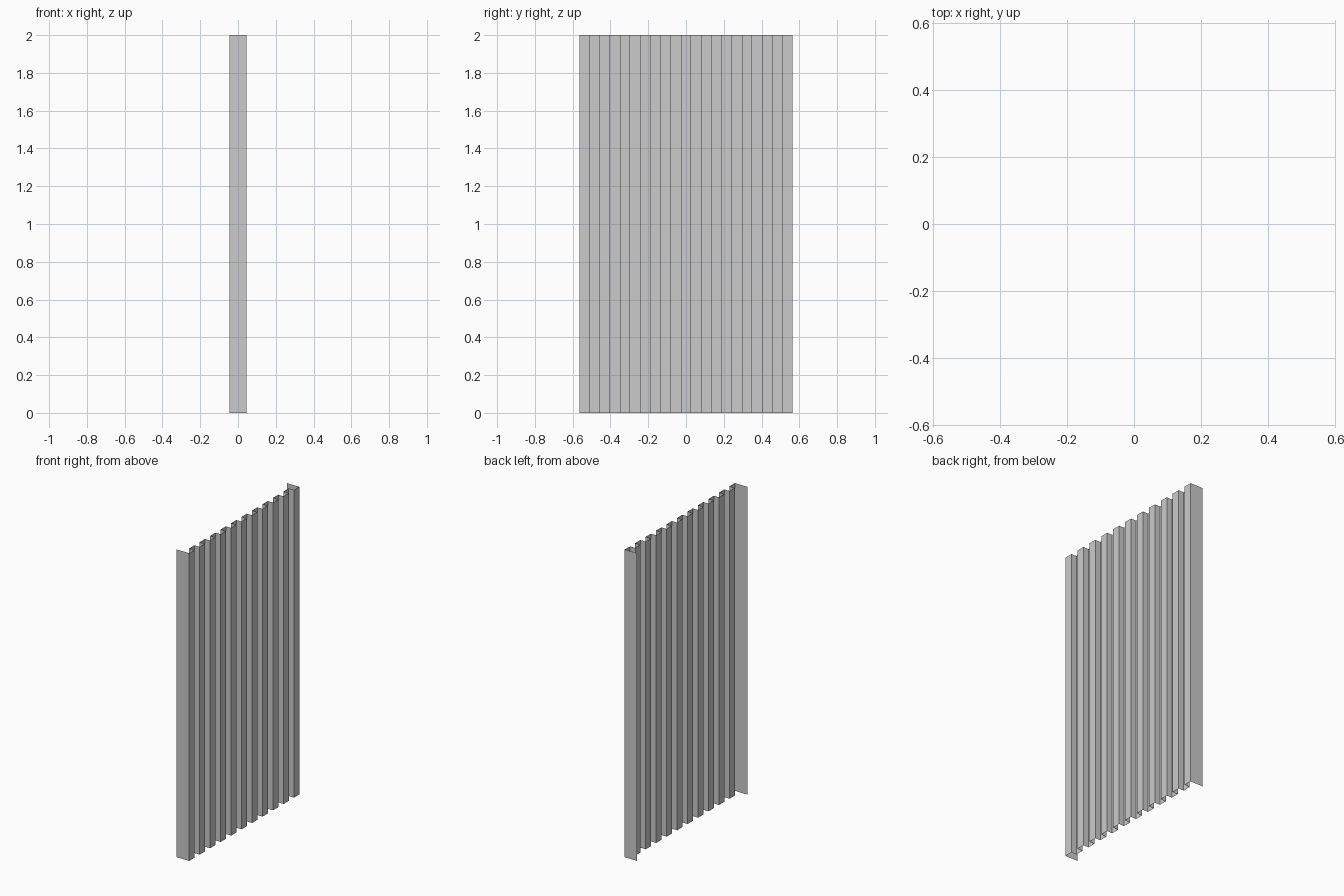
import bpy, bmesh

if "Cube" in bpy.data.objects:
    bpy.data.objects.remove(bpy.data.objects["Cube"])

HEIGHT = 2.0
HALF_W = 0.565      # half width along y
FRONT = 0.045       # outer face of the ribs
DEPTH = 0.038       # rib depth
STRIPS = 21         # alternating raised / recessed strips


def extrude_profile(name, points):
    """Pull an open (x, y) profile straight up into a thin sheet."""
    bm = bmesh.new()
    verts = [bm.verts.new((x, y, 0)) for x, y in points]
    edges = [bm.edges.new(pair) for pair in zip(verts, verts[1:])]
    geom = bmesh.ops.extrude_edge_only(bm, edges=edges)["geom"]
    top = [g for g in geom if isinstance(g, bmesh.types.BMVert)]
    bmesh.ops.translate(bm, verts=top, vec=(0, 0, HEIGHT))
    bmesh.ops.recalc_face_normals(bm, faces=bm.faces)
    mesh = bpy.data.meshes.new(name)
    bm.to_mesh(mesh)
    bm.free()
    obj = bpy.data.objects.new(name, mesh)
    bpy.context.collection.objects.link(obj)
    return obj


# Corrugated sheet: square wave, starting and ending on a raised strip
step = 2 * HALF_W / STRIPS
wave = []
for i in range(STRIPS):
    x = FRONT - DEPTH * (i % 2)
    y = -HALF_W + i * step
    wave += [(x, y), (x, y + step)]

# End flanges fold back across the full thickness
profile = [(-FRONT, -HALF_W)] + wave + [(-FRONT, HALF_W)]
extrude_profile("corrugated_panel", profile)
